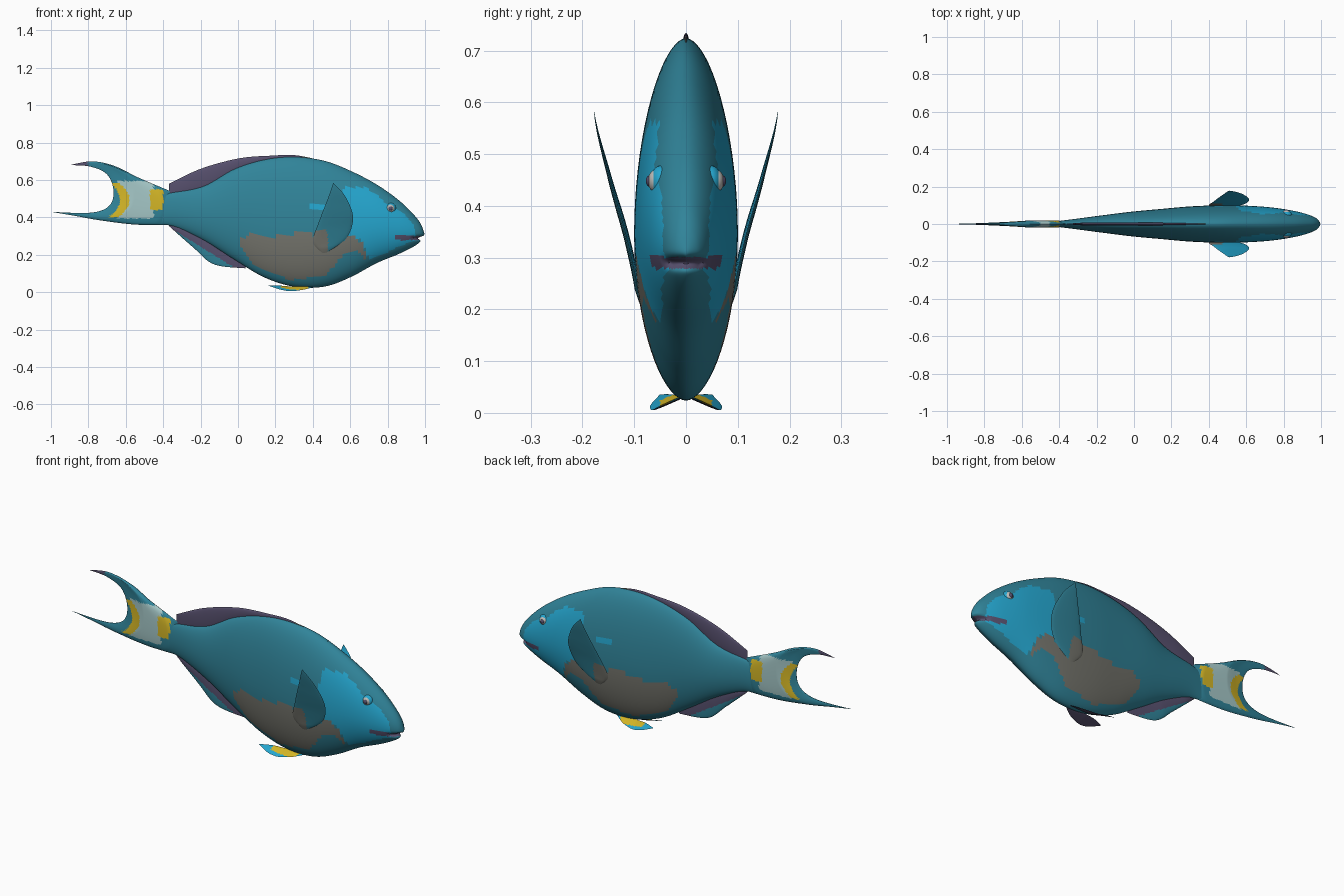
import bpy, bmesh, math
from mathutils import Vector

if "Cube" in bpy.data.objects:
    bpy.data.objects.remove(bpy.data.objects["Cube"])

COLOURS = {
    "teal": (0.03, 0.23, 0.32), "cyan": (0.018, 0.38, 0.62),
    "grey": (0.18, 0.18, 0.155), "purple": (0.095, 0.08, 0.155),
    "yellow": (0.66, 0.47, 0.02), "pale_aqua": (0.38, 0.58, 0.58),
    "eye_white": (0.5, 0.5, 0.48),
}
NAMES = list(COLOURS)
MATS = []
for key, rgb in COLOURS.items():
    mat = bpy.data.materials.new(key)
    mat.use_nodes = True
    mat.diffuse_color = (*rgb, 1)
    bsdf = mat.node_tree.nodes["Principled BSDF"]
    bsdf.inputs["Base Color"].default_value = (*rgb, 1)
    bsdf.inputs["Roughness"].default_value = 0.6
    MATS.append(mat)


def spline(points, t):
    """Smooth curve through equally weighted points, t from 0 to 1."""
    n = len(points) - 1
    i = min(int(t * n), n - 1)
    f = t * n - i
    p = [Vector(points[max(0, min(n, i + k))]) for k in (-1, 0, 1, 2)]
    a, b = (p[2] - p[0]) / 2, (p[3] - p[1]) / 2
    d = p[1] - p[2]
    return p[1] + a * f - (3 * d + 2 * a + b) * f ** 2 + (2 * d + a + b) * f ** 3


def inside(poly, x, z):
    hit = False
    for (x1, z1), (x2, z2) in zip(poly, poly[1:] + poly[:1]):
        if (z1 > z) != (z2 > z) and x < x1 + (z - z1) / (z2 - z1) * (x2 - x1):
            hit = not hit
    return hit


def finish(name, bm):
    bmesh.ops.remove_doubles(bm, verts=bm.verts, dist=0.00005)
    bmesh.ops.recalc_face_normals(bm, faces=bm.faces)
    mesh = bpy.data.meshes.new(name)
    bm.to_mesh(mesh)
    bm.free()
    ob = bpy.data.objects.new(name, mesh)
    bpy.context.collection.objects.link(ob)
    for mat in MATS:
        mesh.materials.append(mat)
    bpy.ops.object.select_all(action="DESELECT")
    ob.select_set(True)
    bpy.context.view_layer.objects.active = ob
    bpy.ops.object.shade_smooth_by_angle(angle=math.radians(50))
    return ob


def add_grid(bm, rows, colour, closed=False):
    """Join rows of points with quads, coloured by a rule on the face centre."""
    rows = [[bm.verts.new(p) for p in row] for row in rows]
    n = len(rows[0])
    for r, s in zip(rows, rows[1:]):
        for j in range(n if closed else n - 1):
            k = (j + 1) % n
            face = bm.faces.new((r[j], r[k], s[k], s[j]))
            face.material_index = NAMES.index(colour(face.calc_center_median()))
    return rows


def fin(name, surface, axis, half, colour, nu=32, nv=20):
    """Two-sided fin, lens-shaped in section, thin at the rim."""
    bm = bmesh.new()
    for side in (1, -1):
        rows = []
        for i in range(nu + 1):
            u, row = i / nu, []
            for j in range(nv + 1):
                v = j / nv
                t = half * math.sqrt(4 * v * (1 - v)) * min(1, 8 * u, 2 * (1 - u))
                row.append(surface(u, v) + Vector(axis) * side * t)
            rows.append(row)
        add_grid(bm, rows, lambda p: colour(p, side))
    return finish(name, bm)


# Body: stations of x, bottom, top, half width
STATIONS = [
    (-.44, .365, .515, .012), (-.34, .35, .535, .024), (-.18, .275, .57, .045),
    (-.02, .175, .66, .065), (.14, .08, .71, .08), (.3, .03, .724, .094),
    (.46, .03, .703, .1), (.6, .08, .65, .098), (.74, .155, .577, .088),
    (.86, .205, .492, .069), (.94, .245, .415, .047), (.98, .275, .36, .027),
    (1, .302, .302, 0)]
FACE = [(.57, .56), (.68, .56), (.75, .52), (.79, .47), (.89, .42), (.94, .36),
        (.95, .28), (.85, .24), (.77, .2), (.7, .17), (.66, .28), (.53, .31), (.54, .45)]
BELLY = [(0, .28), (.07, .31), (.2, .3), (.36, .32), (.52, .27), (.62, .3), (.67, .26),
         (.69, .16), (.64, .23), (.55, .19), (.47, .09), (.28, .065), (.09, .14), (.03, .22)]


def body_colour(p):
    if p.x > .84 and abs(p.z - .29) < .011:
        return "purple"
    if inside(BELLY, p.x, p.z):
        return "grey"
    cheek_spot = .38 < p.x < .47 and .43 < p.z < .47
    return "cyan" if cheek_spot or inside(FACE, p.x, p.z) else "teal"


rings = []
for i in range(121):
    x, low, high, width = spline(STATIONS, i / 120)
    centre, ring = low + .47 * (high - low), []
    for j in range(72):
        a = math.tau * j / 72
        c, s = math.cos(a), math.sin(a)
        z = centre + s * (high - centre if s > 0 else centre - low)
        # Mouth slit pressed into the snout
        slit = math.exp(-((z - .29) / .011) ** 2) * max(0, min(1, (x - .92) / .05))
        ring.append((x - .03 * slit, math.copysign(abs(c) ** 1.1, c) * max(width, 0), z))
    rings.append(ring)
bm = bmesh.new()
rows = add_grid(bm, rings, body_colour, closed=True)
bm.faces.new(rows[0])
bm.faces.new(rows[-1])
finish("body", bm)

# Tail: patch between upper and lower edges with a forked rear edge
T_LOW = [(-.36, .36), (-.55, .362), (-.74, .385), (-.88, .41), (-1, .43)]
T_TOP = [(-.36, .54), (-.53, .612), (-.66, .675), (-.78, .7), (-.9, .68)]
T_REAR = [(-1, .43), (-.79, .425), (-.69, .46), (-.665, .54), (-.7, .63), (-.79, .672), (-.9, .68)]


def tail_surface(u, v):
    a, b = spline(T_LOW, u), spline(T_TOP, u)
    root = Vector(T_LOW[0]).lerp(Vector(T_TOP[0]), v)
    corners = root.lerp(Vector(T_LOW[-1]).lerp(Vector(T_TOP[-1]), v), u)
    p = a.lerp(b, v) + root.lerp(spline(T_REAR, v), u) - corners
    return Vector((p.x, 0, p.y))


def tail_colour(p, side):
    d = abs(p.z - .495)
    arc = -.58 - 7 * d * d
    if p.x < -.8 and p.z > .6:
        return "purple"
    if d < .055 and -.47 < p.x < -.4:
        return "yellow"
    if d < .1 and arc < p.x < -.45:
        return "pale_aqua"
    return "yellow" if d < .095 and arc - .05 < p.x < arc else "teal"


fin("tail_fin", tail_surface, (0, 1, 0), .019, tail_colour, 48, 40)


def between(inner, outer):
    def surface(u, v):
        p = spline(inner, u).lerp(spline(outer, u), v)
        return Vector((p.x, 0, p.y))
    return surface


# Dorsal and anal fins
fin("dorsal_fin", between(
    [(-.37, .51), (-.18, .55), (0, .65), (.17, .7), (.33, .7), (.54, .66)],
    [(-.37, .58), (-.2, .66), (0, .715), (.17, .73), (.33, .73), (.54, .677)]),
    (0, 1, 0), .008, lambda p, side: "purple" if p.x < .34 else "grey")
fin("anal_fin", between(
    [(-.36, .37), (-.2, .31), (-.1, .25), (.05, .17)],
    [(-.37, .355), (-.24, .24), (-.13, .15), (.04, .128)]),
    (0, 1, 0), .008,
    lambda p, side: "purple" if p.z > .2 - .62 * (p.x + .13) - .0 else "teal")

# Paired fins and eyes
P_REAR = [(.45, .21), (.4, .27), (.43, .37), (.48, .5), (.51, .585)]
P_FRONT = [(.47, .21), (.58, .29), (.615, .4), (.575, .51), (.51, .585)]
P_SPREAD = [.088, .112, .148, .178]
V_INNER = [(.3, .004), (.23, .02), (.16, .05)]
V_OUTER = [(.42, .004), (.34, .05), (.24, .07), (.16, .05)]


def pectoral_colour(p, side):
    if p.x < .48 and p.z < .33:
        return "grey"
    return "teal" if side > 0 else "cyan"


def pelvic_colour(p, side):
    if side < 0:
        return "purple"
    return "yellow" if .23 < p.x < .38 and abs(p.y) < .05 else "cyan"


for label, m in (("left", 1), ("right", -1)):
    def pectoral(u, v):
        p = spline(P_REAR, u).lerp(spline(P_FRONT, u), v)
        y = spline([(s, 0) for s in P_SPREAD], max(0, min(1, (p.y - .2) / .385))).x
        return Vector((p.x, m * y, p.y))

    def pelvic(u, v):
        p = spline(V_INNER, u).lerp(spline(V_OUTER, u), v)
        return Vector((p.x, m * p.y, .034 - .44 * p.y + .2 * max(0, .28 - p.x)))

    fin(label + "_pectoral_fin", pectoral, (0, m, 0), .006, pectoral_colour)
    fin(label + "_pelvic_fin", pelvic, (0, 0, 1), .003, pelvic_colour, 20, 14)
    for part, colour, r, y in (("eye_socket", "cyan", .03, .048),
                               ("eyeball", "eye_white", .022, .058),
                               ("pupil", "purple", .011, .07)):
        bm = bmesh.new()
        bmesh.ops.create_uvsphere(bm, u_segments=24, v_segments=16, radius=r)
        for face in bm.faces:
            face.material_index = NAMES.index(colour)
        eye = finish(label + "_" + part, bm)
        eye.scale.y = .7
        eye.location = (.815, m * y, .448)
